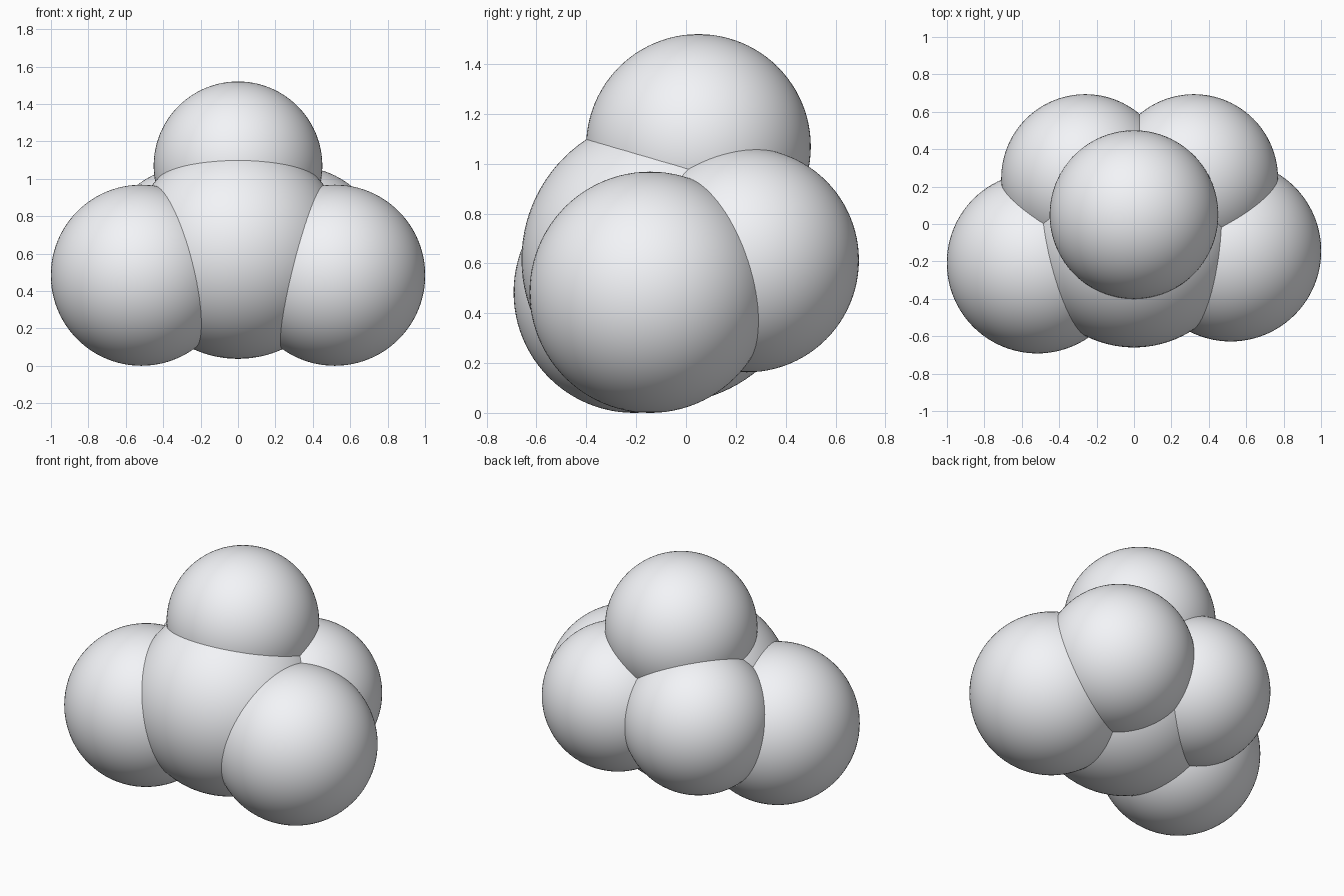
import bpy

if "Cube" in bpy.data.objects:
    bpy.data.objects.remove(bpy.data.objects["Cube"])

# pale, slightly cool white
pale = bpy.data.materials.new("pale_white")
pale.diffuse_color = (0.9, 0.91, 0.94, 1)
pale.use_nodes = True
pale.node_tree.nodes["Principled BSDF"].inputs["Base Color"].default_value = pale.diffuse_color

def ball(name, loc, r):
    bpy.ops.mesh.primitive_uv_sphere_add(segments=96, ring_count=48, radius=r, location=loc)
    ob = bpy.context.object
    ob.name = name
    ob.data.materials.append(pale)
    bpy.ops.object.shade_smooth()
    return ob

# large central ball
ball("core_ball", (0, -0.082, 0.615), 0.578)

# top ball, leaning slightly back
ball("top_ball", (0, 0.05, 1.069), 0.451)

# two lower front balls
for side, sx, y in (("left", -1, -0.208), ("right", 1, -0.144)):
    ball(f"front_ball_{side}", (sx * 0.517, y, 0.484), 0.484)

# two rear balls
for side, x in (("left", -0.26), ("right", 0.32)):
    ball(f"rear_ball_{side}", (x, 0.244, 0.613), 0.45)
